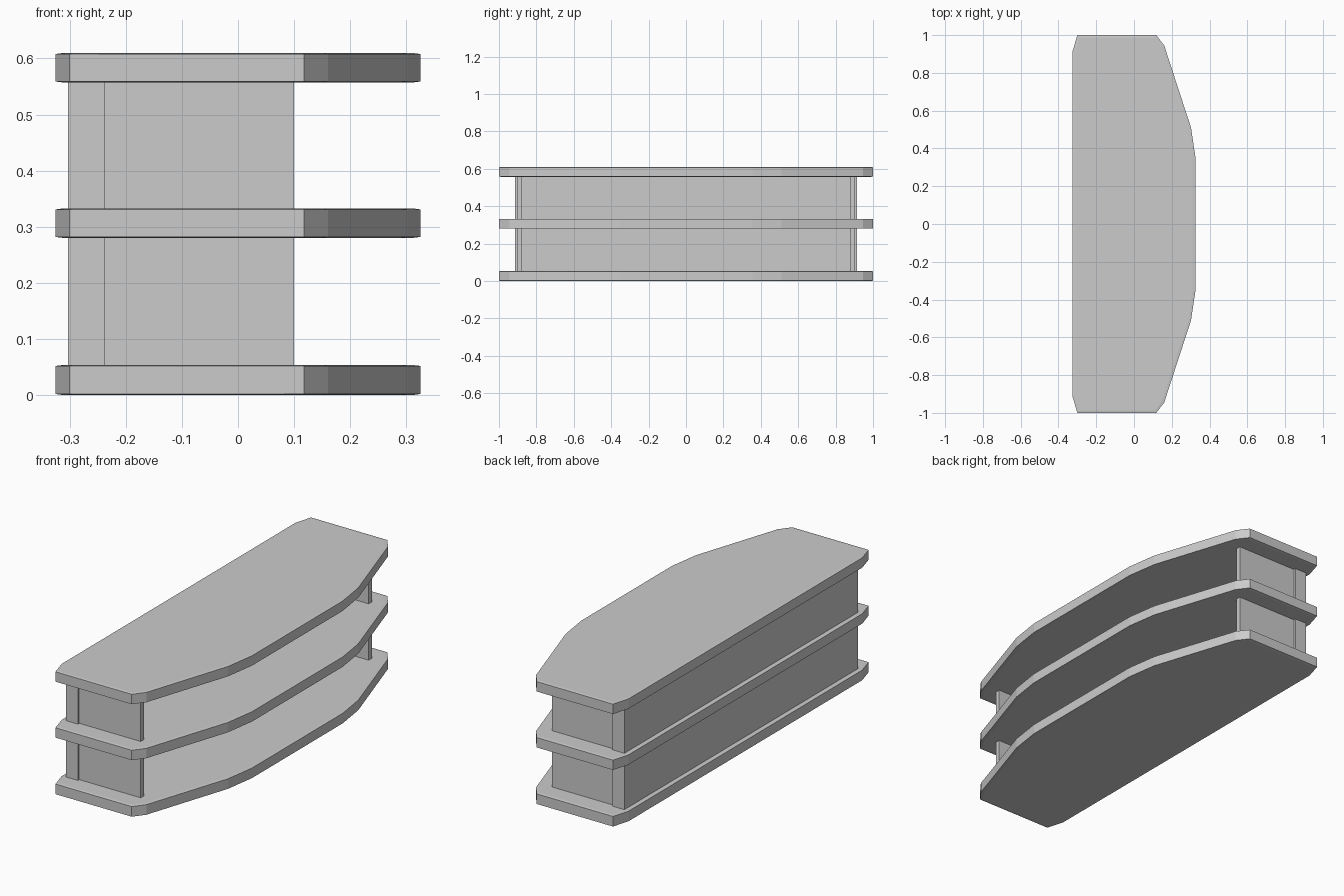
import bpy, bmesh

if "Cube" in bpy.data.objects:
    bpy.data.objects.remove(bpy.data.objects["Cube"])

# Half outline of a shelf (y >= 0), mirrored across y
HALF = [(0.325, 0.355), (0.302, 0.51), (0.16, 0.945), (0.118, 1.0), (-0.30, 1.0), (-0.325, 0.915)]
OUTLINE = HALF + [(x, -y) for x, y in reversed(HALF)]
SHELF_Z = [(0.0, 0.054), (0.28, 0.333), (0.557, 0.61)]
LIP = 0.002


def finish(bm, name):
    bmesh.ops.recalc_face_normals(bm, faces=bm.faces)
    mesh = bpy.data.meshes.new(name)
    bm.to_mesh(mesh)
    bm.free()
    obj = bpy.data.objects.new(name, mesh)
    bpy.context.collection.objects.link(obj)
    return obj


def shelf(name, z0, z1):
    bm = bmesh.new()
    bottom = bm.faces.new([bm.verts.new((x, y, z0 + LIP)) for x, y in OUTLINE])
    side = bmesh.ops.extrude_face_region(bm, geom=[bottom])["geom"]
    for v in [g for g in side if isinstance(g, bmesh.types.BMVert)]:
        v.co.z = z1 - LIP
    bmesh.ops.recalc_face_normals(bm, faces=bm.faces)
    # Very shallow softened rim on the two broad faces
    caps = [f for f in bm.faces if len(f.verts) == len(OUTLINE)]
    bmesh.ops.inset_individual(bm, faces=caps, thickness=0.015, depth=LIP)
    return finish(bm, name)


def box(name, x, y, z):
    bm = bmesh.new()
    bmesh.ops.create_cube(bm, size=1)
    for v in bm.verts:
        v.co = [r[0] if c < 0 else r[1] for c, r in zip(v.co, (x, y, z))]
    return finish(bm, name)


# Three bowed shelves
for label, (z0, z1) in zip(("bottom", "middle", "top"), SHELF_Z):
    shelf(label + "_shelf", z0, z1)

# Back and end panels filling the two tiers
for tier, lo, hi in (("lower", 0, 1), ("upper", 1, 2)):
    z = (SHELF_Z[lo][1] - LIP, SHELF_Z[hi][0] + LIP)
    box(tier + "_back_panel", (-0.303, -0.237), (-0.915, 0.915), z)
    box(tier + "_front_end_panel", (-0.237, 0.10), (-0.904, -0.88), z)
    box(tier + "_rear_end_panel", (-0.237, 0.10), (0.88, 0.904), z)
